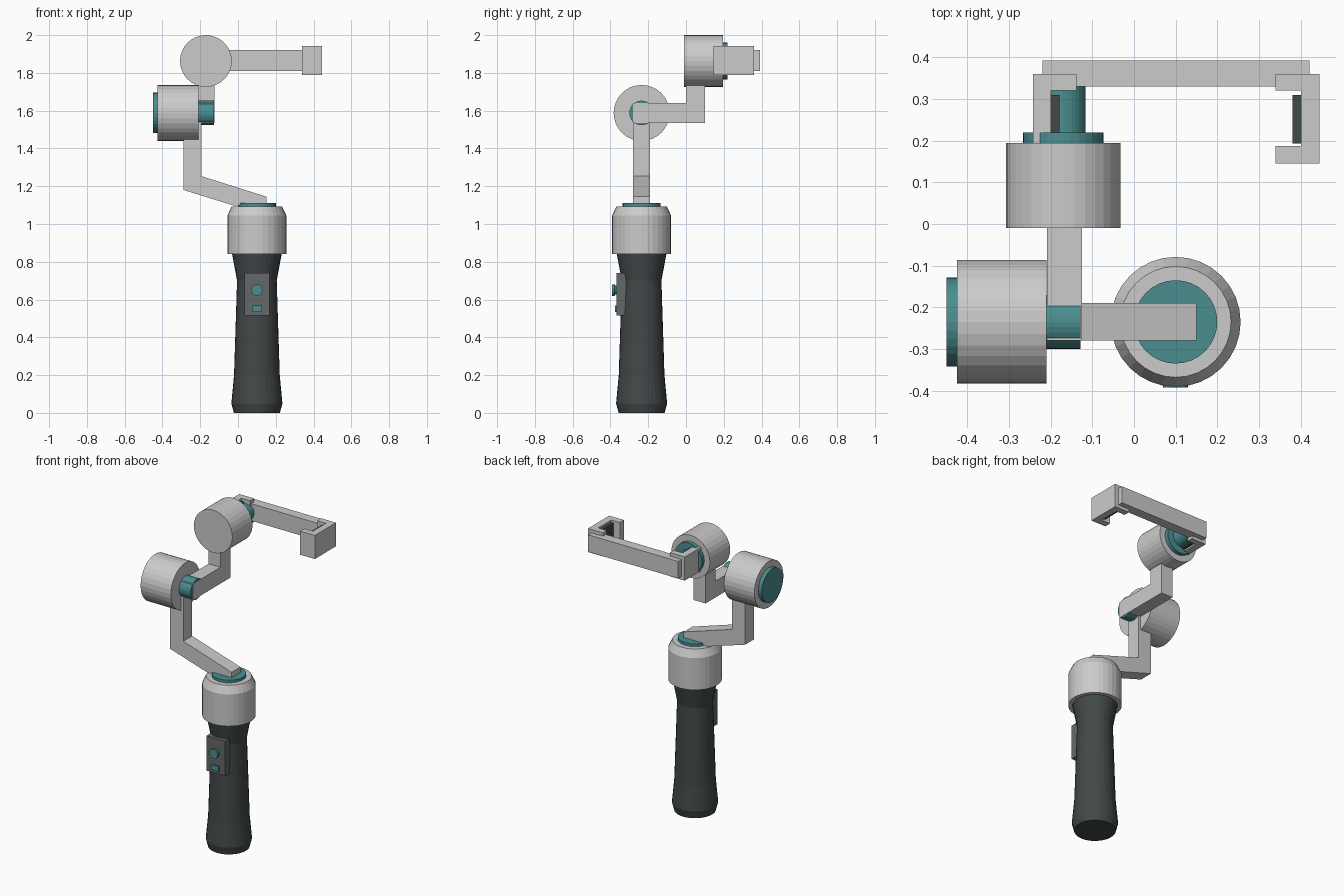
import bpy, bmesh, math
from mathutils import Vector, Matrix

if "Cube" in bpy.data.objects:
    bpy.data.objects.remove(bpy.data.objects["Cube"])


def mat(name, rgb):
    m = bpy.data.materials.new(name)
    m.diffuse_color = (*rgb, 1)
    m.use_nodes = True
    m.node_tree.nodes["Principled BSDF"].inputs["Base Color"].default_value = m.diffuse_color
    return m


RUBBER = mat("dark_rubber", (0.055, 0.065, 0.065))
PANEL = mat("panel_grey", (0.13, 0.14, 0.14))
TEAL = mat("teal", (0.07, 0.27, 0.28))


def finish(name, bm, material):
    bmesh.ops.recalc_face_normals(bm, faces=bm.faces[:])
    me = bpy.data.meshes.new(name)
    bm.to_mesh(me)
    bm.free()
    ob = bpy.data.objects.new(name, me)
    bpy.context.collection.objects.link(ob)
    if material:
        me.materials.append(material)
    return ob


def lathe(name, origin, axis, profile, material=None, n=32):
    """Closed solid of revolution; profile = (radius, distance along axis)."""
    bm = bmesh.new()
    rot = Vector((0, 0, 1)).rotation_difference(Vector(axis)).to_matrix()
    rings = []
    for r, h in profile:
        pts = [Vector((r * math.cos(2 * math.pi * i / n), r * math.sin(2 * math.pi * i / n), h)) for i in range(n)]
        rings.append([bm.verts.new(Vector(origin) + rot @ p) for p in pts])
    for a, b in zip(rings, rings[1:]):
        for i in range(n):
            bm.faces.new((a[i], a[(i + 1) % n], b[(i + 1) % n], b[i]))
    bm.faces.new(rings[0])
    bm.faces.new(rings[-1])
    return finish(name, bm, material)


def prism(name, points, axis, lo, hi, material=None):
    """Extrude a 2D outline along x, y or z from lo to hi."""
    place = {"x": lambda u, v, w: (w, u, v), "y": lambda u, v, w: (u, w, v), "z": lambda u, v, w: (u, v, w)}[axis]
    bm = bmesh.new()
    face = bm.faces.new([bm.verts.new(place(u, v, lo)) for u, v in points])
    ext = bmesh.ops.extrude_face_region(bm, geom=[face])
    step = Vector(place(0, 0, hi - lo))
    bmesh.ops.translate(bm, vec=step, verts=[g for g in ext["geom"] if isinstance(g, bmesh.types.BMVert)])
    return finish(name, bm, material)


def box(name, x, y, z, material=None):
    return prism(name, [(x[0], y[0]), (x[1], y[0]), (x[1], y[1]), (x[0], y[1])], "z", *z, material)


HX, HY = 0.10, -0.235      # handle axis
PZ = 1.588                 # pitch axis height
RX, RZ = -0.17, 1.863      # roll axis
UP, RIGHT, BACK = (0, 0, 1), (1, 0, 0), (0, 1, 0)

# handle and yaw motor
lathe("handle", (HX, HY, 0), UP, [(0.122, 0), (0.135, 0.05), (0.121, 0.2), (0.105, 0.7), (0.132, 0.845)], RUBBER)
lathe("yaw_motor", (HX, HY, 0), UP, [(0.156, 0.84), (0.156, 1.045), (0.133, 1.093)])
lathe("yaw_disc", (HX, HY, 0), UP, [(0.1, 1.08), (0.1, 1.11)], TEAL)

# control panel
box("control_panel", (0.034, 0.166), (-0.367, -0.315), (0.515, 0.74), PANEL)
lathe("joystick", (HX, -0.36, 0.65), (0, -1, 0), [(0.024, 0), (0.024, 0.015), (0.03, 0.018), (0.03, 0.032)], TEAL, 16)
box("small_button", (0.073, 0.127), (-0.377, -0.36), (0.535, 0.568), TEAL)

# lower arm
prism("lower_arm", [(0.15, 1.097), (0.15, 1.145), (-0.193, 1.253), (-0.193, PZ), (-0.288, PZ), (-0.288, 1.18),
                    (-0.02, 1.097)], "y", -0.28, -0.19)

# pitch motor
lathe("pitch_motor", (0, HY, PZ), RIGHT, [(0.148, -0.425), (0.148, -0.21)])
lathe("pitch_cap", (0, HY, PZ), RIGHT, [(0.107, -0.45), (0.107, -0.42)], TEAL)
lathe("pitch_shaft", (0, HY, PZ), RIGHT, [(0.065, -0.215), (0.065, -0.128)], TEAL)

# upper arm
prism("upper_arm", [(-0.28, 1.535), (0.1, 1.535), (0.1, 1.75), (0, 1.75), (0, 1.64), (-0.28, 1.64)],
      "x", -0.209, -0.125)

# roll motor
lathe("roll_motor", (RX, 0, RZ), BACK, [(0.137, -0.01), (0.137, 0.195)])
lathe("roll_disc", (RX, 0, RZ), BACK, [(0.097, 0.19), (0.097, 0.22)], TEAL)
lathe("roll_shaft", (RX, 0, RZ), BACK, [(0.054, 0.21), (0.054, 0.335)], TEAL)

# phone holder: back bar with a mirrored pair of C-shaped jaws and pads
box("holder_bar", (-0.22, 0.421), (0.33, 0.393), (1.81, 1.92))
MID = 0.101
for side, s in (("left", -1), ("right", 1)):
    c = [(0.239, 0.145), (0.344, 0.145), (0.344, 0.36), (0.239, 0.36), (0.239, 0.32), (0.3, 0.32), (0.3, 0.187),
         (0.239, 0.187)]
    prism(side + "_jaw", [(MID + s * u, v) for u, v in c], "z", 1.79, 1.942)
    xs = sorted((MID + s * 0.28, MID + s * 0.305))
    box(side + "_pad", xs, (0.193, 0.31), (1.80, 1.93), RUBBER)
